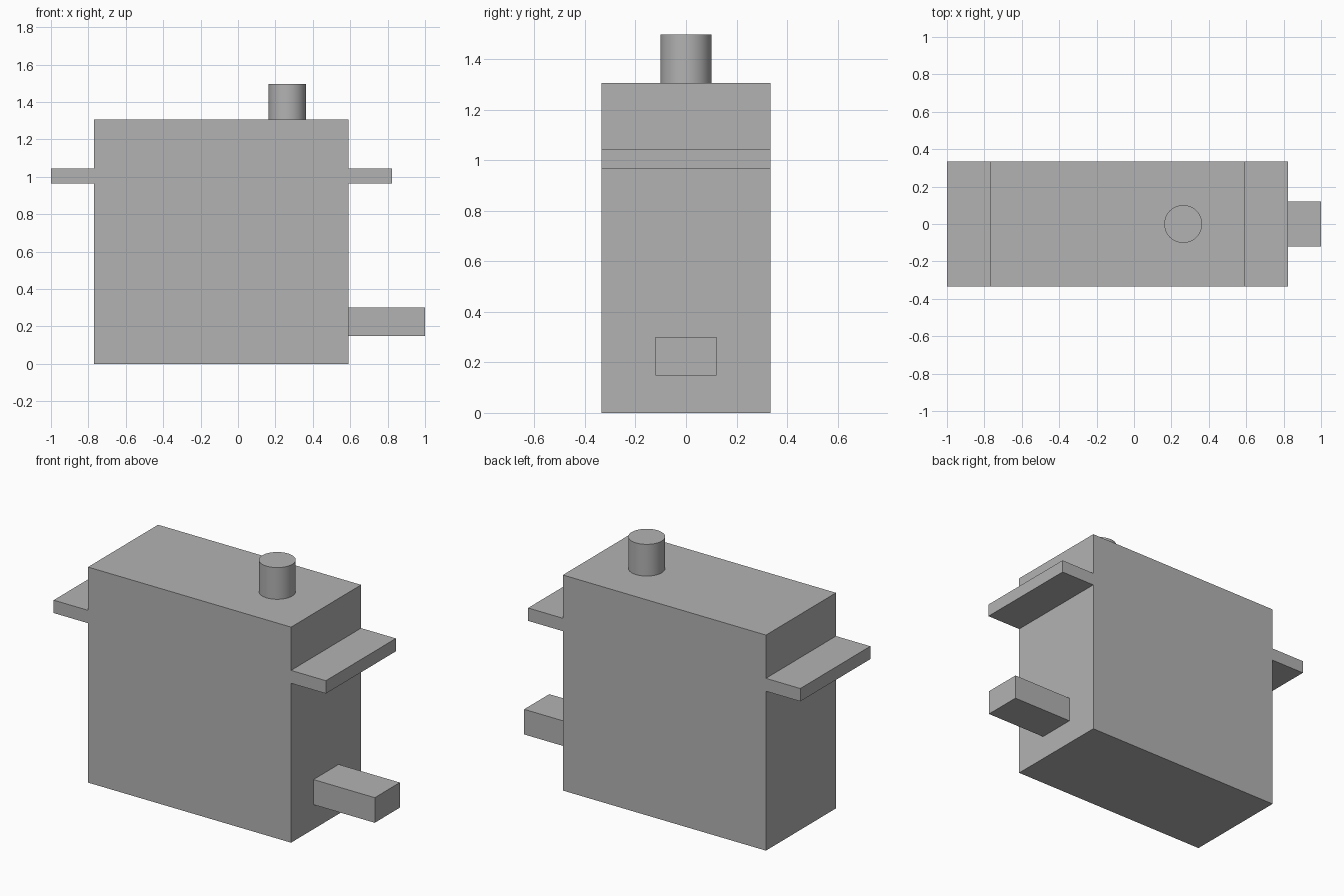
import bpy
import bmesh
from mathutils import Matrix, Vector

cube = bpy.data.objects.get("Cube")
if cube:
    bpy.data.objects.remove(cube, do_unlink=True)

grey = bpy.data.materials.new("plain grey")
grey.use_nodes = True
COLOUR = (0.45, 0.45, 0.45, 1)
grey.diffuse_color = COLOUR
grey.node_tree.nodes["Principled BSDF"].inputs["Base Color"].default_value = COLOUR


def finish(bm, name):
    bmesh.ops.recalc_face_normals(bm, faces=bm.faces)
    mesh = bpy.data.meshes.new(name)
    bm.to_mesh(mesh)
    bm.free()
    mesh.materials.append(grey)
    obj = bpy.data.objects.new(name, mesh)
    bpy.context.collection.objects.link(obj)
    return obj


def box(name, low, high):
    low, high = Vector(low), Vector(high)
    bm = bmesh.new()
    size = Matrix.Diagonal((high - low).to_4d())
    bmesh.ops.create_cube(bm, size=1, matrix=Matrix.Translation((low + high) / 2) @ size)
    return finish(bm, name)


# Case with its two mounting tabs, one side profile extruded across the width
HALF_WIDTH = 0.335
LEFT, RIGHT, TOP = -0.77, 0.59, 1.305
TAB_LOW, TAB_HIGH = 0.965, 1.043
TAB_LEFT, TAB_RIGHT = -1.0, 0.823
profile = [(LEFT, 0), (RIGHT, 0),
           (RIGHT, TAB_LOW), (TAB_RIGHT, TAB_LOW), (TAB_RIGHT, TAB_HIGH), (RIGHT, TAB_HIGH),
           (RIGHT, TOP), (LEFT, TOP),
           (LEFT, TAB_HIGH), (TAB_LEFT, TAB_HIGH), (TAB_LEFT, TAB_LOW), (LEFT, TAB_LOW)]
bm = bmesh.new()
face = bm.faces.new([bm.verts.new((x, -HALF_WIDTH, z)) for x, z in profile])
extruded = bmesh.ops.extrude_face_region(bm, geom=[face])["geom"]
bmesh.ops.translate(bm, vec=(0, 2 * HALF_WIDTH, 0),
                    verts=[g for g in extruded if isinstance(g, bmesh.types.BMVert)])
if not face.is_valid or len(bm.faces) < len(profile) + 2:
    bm.faces.new(bm.verts[:len(profile)])
finish(bm, "case_with_tabs")

# Cable lead low on the end
box("cable_lead", (RIGHT, -0.12, 0.148), (1.0, 0.12, 0.3))

# Round output shaft on top
SHAFT_TOP = 1.497
bm = bmesh.new()
bmesh.ops.create_cone(bm, cap_ends=True, segments=64, radius1=0.101, radius2=0.101,
                      depth=SHAFT_TOP - TOP,
                      matrix=Matrix.Translation((0.263, 0, (TOP + SHAFT_TOP) / 2)))
shaft = finish(bm, "output_shaft")
bpy.context.view_layer.objects.active = shaft
shaft.select_set(True)
bpy.ops.object.shade_smooth_by_angle()
